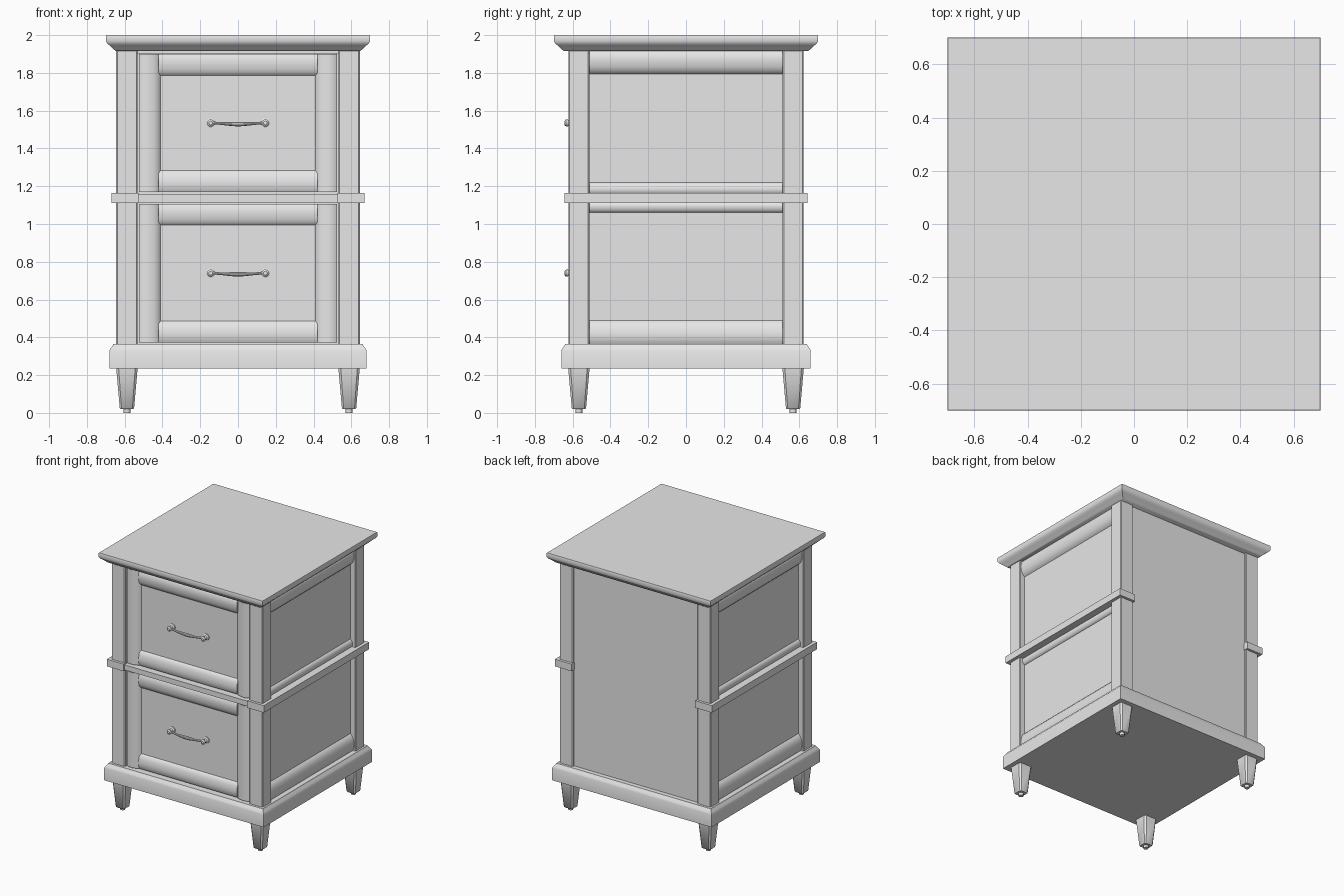
import bpy, bmesh, math
from mathutils import Vector

if "Cube" in bpy.data.objects:
    bpy.data.objects.remove(bpy.data.objects["Cube"])

grey = bpy.data.materials.new("painted grey")
grey.diffuse_color = (0.8, 0.8, 0.8, 1)
grey.use_nodes = True
grey.node_tree.nodes["Principled BSDF"].inputs["Base Color"].default_value = grey.diffuse_color


def finish(name, bm):
    bmesh.ops.recalc_face_normals(bm, faces=bm.faces)
    me = bpy.data.meshes.new(name)
    bm.to_mesh(me)
    bm.free()
    me.materials.append(grey)
    ob = bpy.data.objects.new(name, me)
    bpy.context.collection.objects.link(ob)
    bpy.ops.object.select_all(action='DESELECT')
    ob.select_set(True)
    bpy.context.view_layer.objects.active = ob
    bpy.ops.object.shade_smooth_by_angle(angle=math.radians(35))
    return ob


def loft(name, rings):
    """Skin a list of equal-length point rings and cap both ends."""
    bm = bmesh.new()
    vs = [[bm.verts.new(p) for p in r] for r in rings]
    n = len(vs[0])
    for a, b in zip(vs, vs[1:]):
        for i in range(n):
            j = (i + 1) % n
            bm.faces.new((a[i], a[j], b[j], b[i]))
    bm.faces.new(vs[0])
    bm.faces.new(vs[-1])
    return finish(name, bm)


def rect(hx, hy, z, cx=0, cy=0, ch=0):
    """Rectangle ring, optionally with chamfered corners."""
    if ch == 0:
        pts = [(-hx, -hy), (hx, -hy), (hx, hy), (-hx, hy)]
    else:
        pts = [(-hx + ch, -hy), (hx - ch, -hy), (hx, -hy + ch), (hx, hy - ch),
               (hx - ch, hy), (-hx + ch, hy), (-hx, hy - ch), (-hx, -hy + ch)]
    return [(cx + x, cy + y, z) for x, y in pts]


def box(name, x0, x1, y0, y1, z0, z1):
    cx, cy, hx, hy = (x0 + x1) / 2, (y0 + y1) / 2, abs(x1 - x0) / 2, abs(y1 - y0) / 2
    return loft(name, [rect(hx, hy, z0, cx, cy), rect(hx, hy, z1, cx, cy)])


def moulding(name, start, along, inward, out, width, base, rise):
    """Rounded moulding: bulges by rise, then drops steeply onto the panel."""
    shape = [(0, -base), (0, 0.55 * rise), (0.12, 0.8 * rise), (0.3, rise), (0.5, 0.97 * rise),
             (0.7, 0.82 * rise), (0.85, 0.58 * rise), (0.95, 0.25 * rise), (1, 0), (1, -base)]
    s, a, i, o = map(Vector, (start, along, inward, out))
    ring = [s + i * (t * width) + o * h for t, h in shape]
    return loft(name, [ring, [p + a for p in ring]])


# Table top with curved underside, and base plinth
loft("table_top", [rect(h, h, z) for h, z in
     [(0.645, 1.915), (0.655, 1.922), (0.665, 1.932), (0.68, 1.945),
      (0.692, 1.955), (0.70, 1.968), (0.70, 1.995), (0.698, 2.0)]])
loft("base_plinth", [rect(0.68 - d, 0.66 - d, z) for d, z in
     [(0, 0.235), (0, 0.33), (0.006, 0.343), (0.016, 0.355), (0.02, 0.365)]])

# Inner carcass: gives the side panels and back panel
box("carcass", -0.60, 0.60, -0.57, 0.605, 0.36, 1.92)

# Corner posts, post bands, legs and feet
for sx, xn in ((-1, "left"), (1, "right")):
    for sy, yn in ((-1, "front"), (1, "back")):
        tag = f"{yn}_{xn}"
        cx, cy = sx * 0.588, sy * 0.567
        loft(f"{tag}_post", [rect(0.057, 0.055, z, cx, cy, 0.006) for z in (0.36, 1.92)])
        box(f"{tag}_post_band", sx * 0.528, sx * 0.67, sy * 0.508, sy * 0.642, 1.11, 1.165)
        loft(f"{tag}_leg", [rect(h, h, z, cx, cy, c) for h, z, c in
             [(0.033, 0.02, 0.008), (0.038, 0.026, 0.009), (0.057, 0.24, 0.013)]])
        loft(f"{tag}_foot_pad", [[(cx + 0.018 * math.cos(k * math.pi / 6),
                                   cy + 0.018 * math.sin(k * math.pi / 6), z)
                                  for k in range(12)] for z in (0, 0.022)])

    # Side rail and side mouldings
    box(f"{xn}_side_rail", sx * 0.58, sx * 0.67, -0.52, 0.52, 1.11, 1.165)
    for part, z, dz, w, r in (("top", 1.92, -1, 0.125, 0.034), ("upper_bottom", 1.16, 1, 0.06, 0.02),
                              ("lower_top", 1.115, -1, 0.055, 0.02), ("bottom", 0.36, 1, 0.13, 0.034)):
        moulding(f"{xn}_side_{part}_moulding", (sx * 0.60, -0.513, z), (0, 1.026, 0),
                 (0, 0, dz), (sx, 0, 0), w, 0.02, r)

# Front rails between the posts
box("front_middle_rail", -0.535, 0.535, -0.63, -0.55, 1.115, 1.155)
box("front_top_rail", -0.535, 0.535, -0.61, -0.55, 1.903, 1.92)

# Two drawers: panel, frame mouldings and handle
for tag, z0, z1, hz in (("upper", 1.17, 1.90, 1.535), ("lower", 0.373, 1.107, 0.74)):
    box(f"{tag}_drawer_panel", -0.524, 0.524, -0.59, -0.56, z0, z1)
    for sx, xn in ((-1, "left"), (1, "right")):
        moulding(f"{tag}_drawer_{xn}_stile", (sx * 0.524, -0.59, z0), (0, 0, z1 - z0),
                 (-sx, 0, 0), (0, -1, 0), 0.114, 0.01, 0.032)
        # Turned handle mount
        prof = [(0.024, -0.588), (0.024, -0.597), (0.014, -0.603), (0.012, -0.618),
                (0.018, -0.626), (0.019, -0.635), (0.010, -0.642)]
        loft(f"{tag}_handle_{xn}_mount", [[(sx * 0.145 + r * math.cos(k * math.pi / 8), y,
                                            hz + r * math.sin(k * math.pi / 8))
                                           for k in range(16)] for r, y in prof])
    for part, z, dz in (("top", z1, -1), ("bottom", z0, 1)):
        moulding(f"{tag}_drawer_{part}_moulding", (-0.42, -0.59, z), (0.84, 0, 0),
                 (0, 0, dz), (0, -1, 0), 0.113, 0.01, 0.024)
    # Bowed grip, thickest in the middle
    rings = []
    for i in range(25):
        u = -1 + i / 12
        r = 0.0065 + 0.006 * math.exp(-(u / 0.45) ** 2) + 0.007 * abs(u) ** 8
        y, z = -0.622 - 0.01 * (1 - u * u), hz - 0.008 * (1 - u * u) + 0.002
        rings.append([(0.148 * u, y + r * math.cos(k * math.pi / 5), z + r * math.sin(k * math.pi / 5))
                      for k in range(10)])
    loft(f"{tag}_handle_grip", rings)
